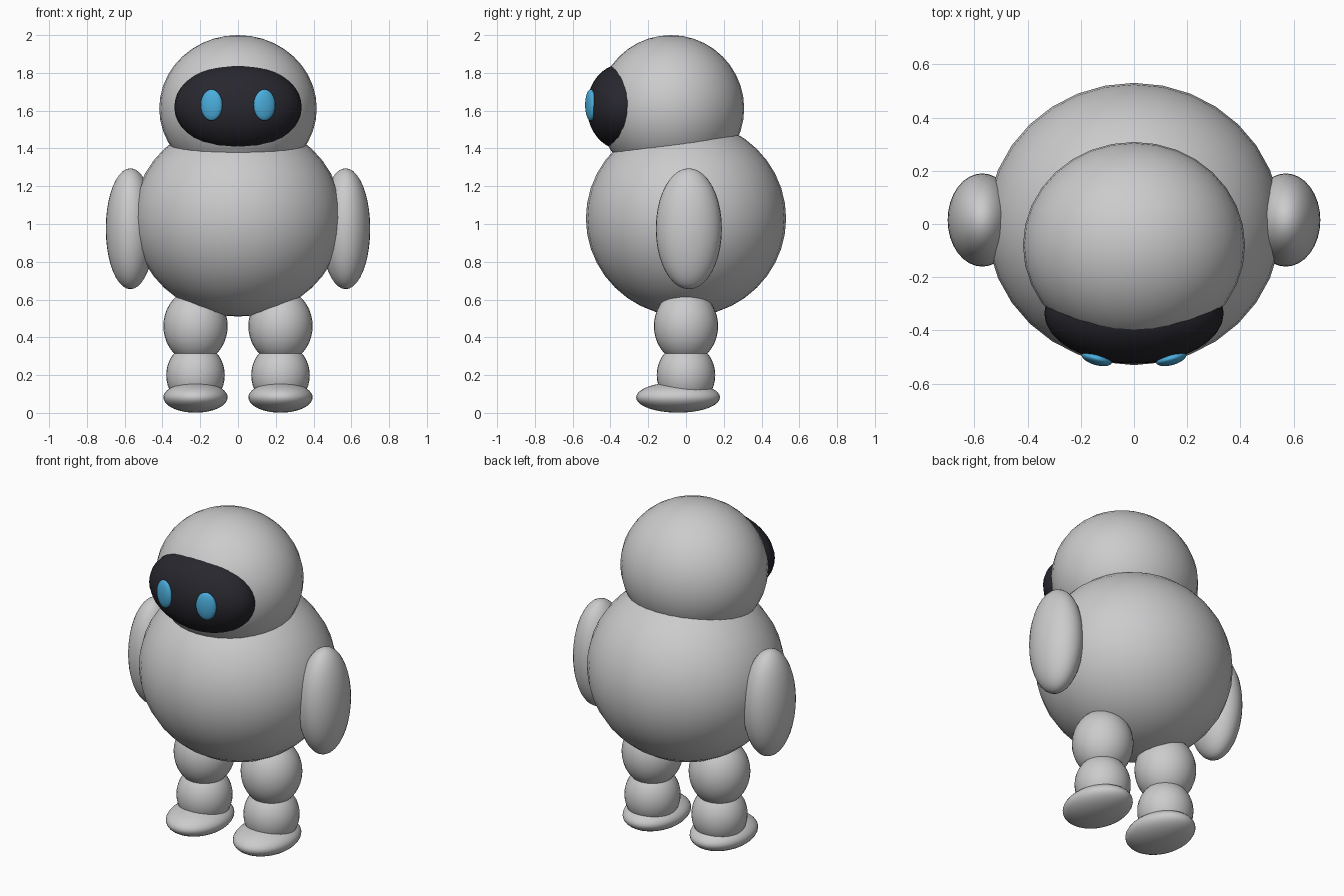
import bpy
import math

if "Cube" in bpy.data.objects:
    bpy.data.objects.remove(bpy.data.objects["Cube"])


def material(name, rgb):
    m = bpy.data.materials.new(name)
    m.diffuse_color = (*rgb, 1.0)
    m.use_nodes = True
    m.node_tree.nodes["Principled BSDF"].inputs["Base Color"].default_value = m.diffuse_color
    return m


grey = material("shell_grey", (0.60, 0.60, 0.61))
dark = material("visor_black", (0.02, 0.02, 0.027))
blue = material("eye_blue", (0.07, 0.42, 0.72))


def ellipsoid(name, centre, radii, mat, yaw=0.0):
    """Smooth sphere stretched to the given radii."""
    bpy.ops.mesh.primitive_uv_sphere_add(segments=32, ring_count=20, location=centre)
    ob = bpy.context.object
    ob.name = name
    ob.scale = radii
    ob.rotation_euler.z = yaw
    ob.data.materials.append(mat)
    bpy.ops.object.shade_smooth()
    return ob


# torso, head and face plate
ellipsoid("body", (0, 0, 1.03), (0.553, 0.53, 0.52), grey)
ellipsoid("head", (0, -0.08, 1.612), (0.417, 0.388, 0.388), grey)
ellipsoid("visor", (0, -0.335, 1.62), (0.337, 0.19, 0.228), dark)

# paired parts
for side, s in (("right", 1), ("left", -1)):
    ellipsoid(side + "_eye", (0.14 * s, -0.505, 1.63), (0.059, 0.025, 0.083), blue,
              yaw=math.radians(16) * s)
    ellipsoid(side + "_arm", (0.57 * s, 0.015, 0.975), (0.13, 0.175, 0.32), grey)
    ellipsoid(side + "_upper_leg", (0.225 * s, 0, 0.46), (0.17, 0.17, 0.195), grey)
    ellipsoid(side + "_lower_leg", (0.225 * s, 0, 0.20), (0.155, 0.155, 0.17), grey)
    ellipsoid(side + "_foot", (0.225 * s, -0.042, 0.082), (0.17, 0.222, 0.081), grey)
